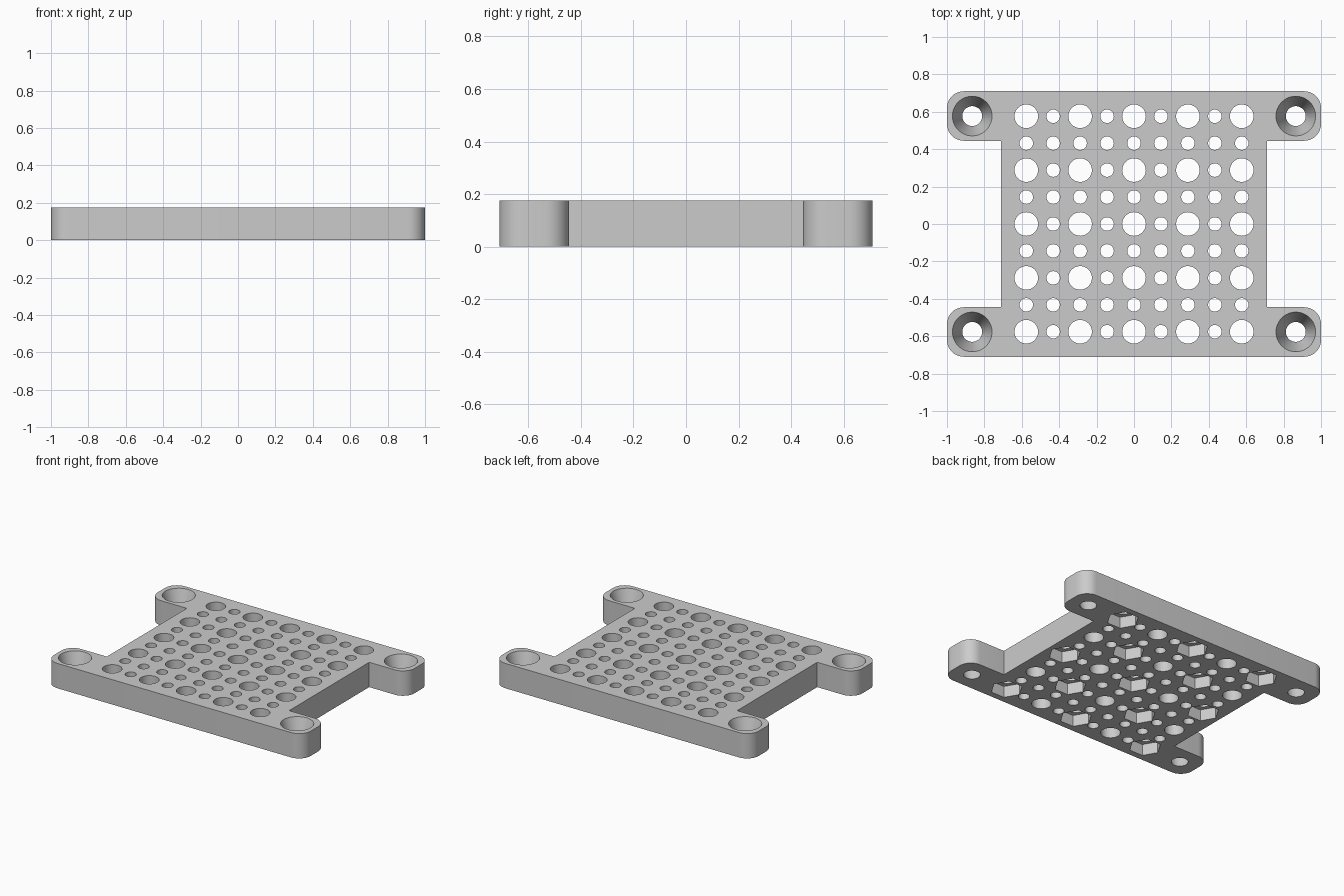
import bpy
import bmesh
from math import sin, cos, pi, radians

cube = bpy.data.objects.get("Cube")
if cube:
    bpy.data.objects.remove(cube, do_unlink=True)

HEIGHT = 0.175
HALF_Y = 0.71
PITCH = 0.144          # spacing of the hole grid
EAR_ROUND = 0.09

grey = bpy.data.materials.new("plain grey")
grey.use_nodes = True
colour = (0.6, 0.6, 0.6, 1)
grey.diffuse_color = colour
grey.node_tree.nodes["Principled BSDF"].inputs["Base Color"].default_value = colour


def make_object(name, bm):
    bmesh.ops.recalc_face_normals(bm, faces=bm.faces)
    mesh = bpy.data.meshes.new(name)
    bm.to_mesh(mesh)
    bm.free()
    mesh.materials.append(grey)
    obj = bpy.data.objects.new(name, mesh)
    bpy.context.collection.objects.link(obj)
    return obj


def add_prism(bm, x, y, low, high, r_low, r_high, sides):
    """Closed prism or cone frustum standing on the z axis."""
    rings = []
    for z, r in ((low, r_low), (high, r_high)):
        rings.append([bm.verts.new((x + r * cos(2 * pi * i / sides),
                                    y + r * sin(2 * pi * i / sides), z))
                      for i in range(sides)])
    bottom, top = rings
    bm.faces.new(bottom)
    bm.faces.new(top)
    for i in range(sides):
        j = (i + 1) % sides
        bm.faces.new((bottom[i], bottom[j], top[j], top[i]))


def arc(cx, cy, start):
    return [(cx + EAR_ROUND * cos(start + i * pi / 16),
             cy + EAR_ROUND * sin(start + i * pi / 16)) for i in range(9)]


# Plate outline: one quarter, mirrored to the other three
ear_inner = 0.445
quarter = [(0.71, ear_inner)]
quarter += arc(1 - EAR_ROUND, ear_inner + EAR_ROUND, -pi / 2)
quarter += arc(1 - EAR_ROUND, HALF_Y - EAR_ROUND, 0)
half = quarter + [(-x, y) for x, y in reversed(quarter)]
outline = half + [(x, -y) for x, y in reversed(half)]

bm = bmesh.new()
base = bm.faces.new([bm.verts.new((x, y, 0)) for x, y in outline])
raised = bmesh.ops.extrude_face_region(bm, geom=[base])
bmesh.ops.translate(bm, vec=(0, 0, HEIGHT),
                    verts=[v for v in raised["geom"] if isinstance(v, bmesh.types.BMVert)])
plate = make_object("mounting_plate", bm)

# Through holes, hexagonal nut pockets underneath and tapered ear holes
holes = bmesh.new()
pockets = bmesh.new()
for i in range(-4, 5):
    for j in range(-4, 5):
        x, y = i * PITCH, j * PITCH
        large = i % 2 == 0 and j % 2 == 0
        r = 0.063 if large else 0.036
        add_prism(holes, x, y, -0.1, HEIGHT + 0.1, r, r, 32 if large else 24)
        if large and (i + j) % 4 == 0:
            add_prism(pockets, x, y, -0.1, 0.08, 0.104, 0.104, 6)

taper = 0.053 / HEIGHT
for sx in (-1, 1):
    for sy in (-1, 1):
        add_prism(holes, sx * 0.865, sy * 0.577, -0.02, HEIGHT + 0.02,
                  0.053 - 0.02 * taper, 0.106 + 0.02 * taper, 48)

cutters = [make_object("hole_cutter", holes), make_object("nut_pocket_cutter", pockets)]
bpy.ops.object.select_all(action="DESELECT")
bpy.context.view_layer.objects.active = plate
plate.select_set(True)
for cutter in cutters:
    cutter.hide_render = True
    mod = plate.modifiers.new("cut", "BOOLEAN")
    mod.operation = "DIFFERENCE"
    mod.solver = "EXACT"
    mod.object = cutter
    bpy.ops.object.modifier_apply(modifier=mod.name)
for cutter in cutters:
    bpy.data.objects.remove(cutter, do_unlink=True)

bpy.ops.object.shade_smooth_by_angle(angle=radians(30))
